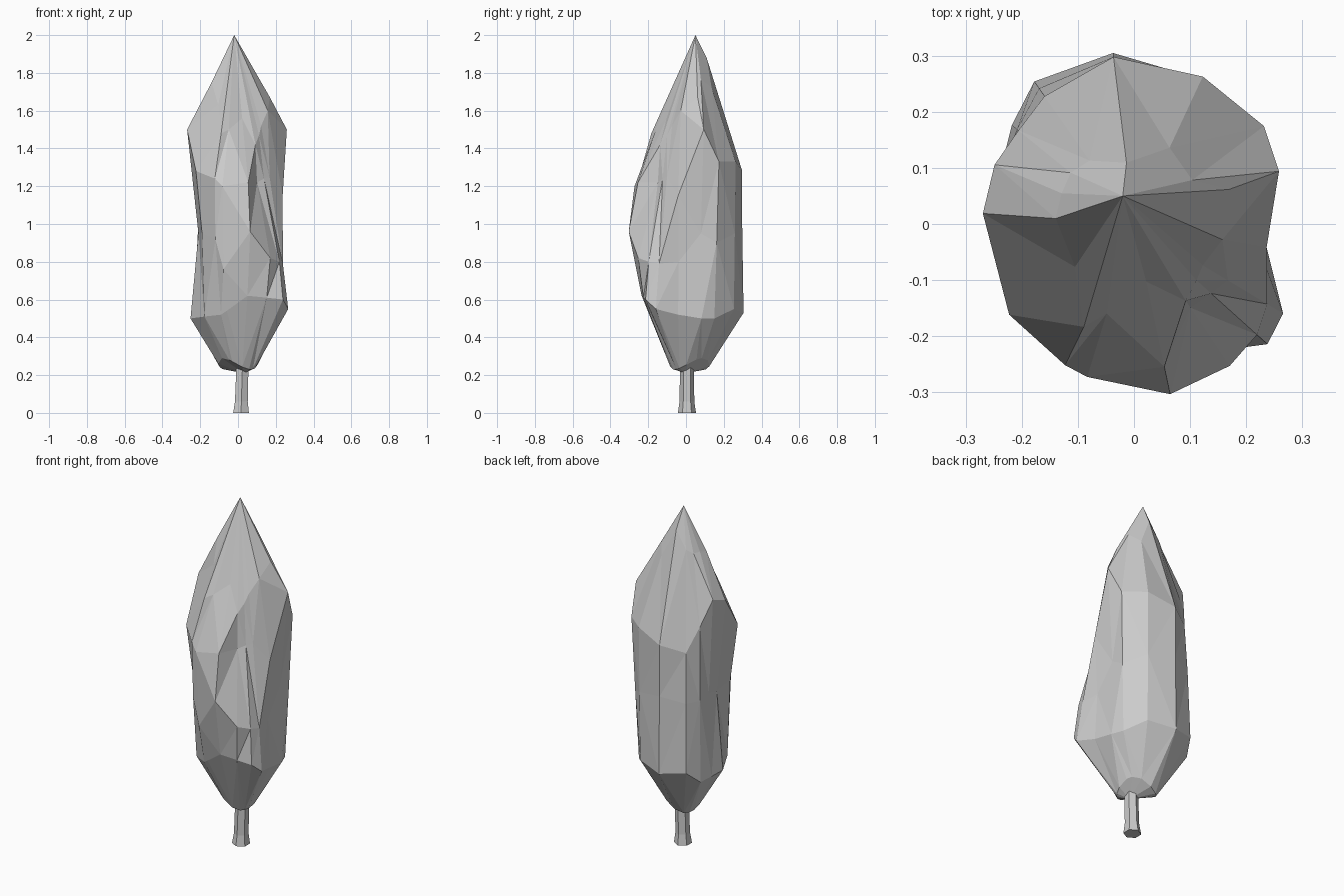
import bpy
import bmesh
from math import cos, sin, radians
from mathutils import Matrix, Vector

cube = bpy.data.objects.get("Cube")
if cube:
    bpy.data.objects.remove(cube, do_unlink=True)


def make_material(name, colour):
    material = bpy.data.materials.new(name)
    material.use_nodes = True
    material.diffuse_color = colour
    shader = material.node_tree.nodes["Principled BSDF"]
    shader.inputs["Base Color"].default_value = colour
    return material


def make_object(name, bm, material):
    bmesh.ops.recalc_face_normals(bm, faces=bm.faces[:])
    mesh = bpy.data.meshes.new(name)
    bm.to_mesh(mesh)
    bm.free()
    mesh.materials.append(material)
    obj = bpy.data.objects.new(name, mesh)
    bpy.context.collection.objects.link(obj)
    return obj


grey = make_material("plain grey", (0.6, 0.6, 0.6, 1))

# Crown ribs: compass angle, then (radius, height) of shoulder, waist, bulge, neck
ribs = {
    20: [(.24, .5), (.23, .95), (.275, 1.5), (.18, 1.67)],
    37: [(.25, .5), (.27, .9), (.29, 1.33), (.13, 1.77)],
    65: [(.28, .55), (.285, .95), (.29, 1.33), (.15, 1.72)],
    97: [(.307, .53), (.3, .98), (.3, 1.28), (.11, 1.88)],
    125: [(.31, .55), (.295, .95), (.278, 1.24), (.138, 1.78)],
    141: [(.28, .48), (.268, .95), (.265, 1.38), (.145, 1.76)],
    157: [(.257, .49), (.23, .97), (.27, 1.53), (.14, 1.76)],
    176: [(.252, .5), (.21, .95), (.27, 1.5), (.14, 1.75)],
    216: [(.22, .51), (.235, .95), (.275, 1.28), (.13, 1.63)],
    244: [(.205, .52), (.273, .92), (.28, 1.24), (.204, 1.48)],
    253: [(.205, .54), (.263, .76), (.285, 1.2), (.167, 1.5)],
    282: [(.24, .62), (.31, .96), (.26, 1.22), (.105, 1.56)],
    304: [(.272, .61), (.305, .82), (.18, 1.22), (.165, 1.42)],
    318: [(.32, .6), (.295, .8), (.185, 1.24), (.15, 1.47)],
    329: [(.31, .55), (.277, .79), (.195, 1.25), (.143, 1.52)],
    350: [(.24, .52), (.225, .8), (.24, 1.15), (.16, 1.6)],
}


def build_crown():
    bm = bmesh.new()
    columns = []
    for angle, profile in ribs.items():
        a = radians(angle)
        # Small, uneven bottom ring
        wave = cos(2 * (a - radians(220)))
        points = [(.105 * cos(a), .02 + .105 * sin(a), .26 + .03 * wave)]
        points += [(r * cos(a), r * sin(a), z) for r, z in profile]
        columns.append([bm.verts.new(p) for p in points])
    tip = bm.verts.new((-.02, .05, 2))
    root = bm.verts.new((.03, 0, .21))

    # Skin neighbouring ribs, then close the point and the underside
    for left, right in zip(columns, columns[1:] + columns[:1]):
        for i in range(len(left) - 1):
            bm.faces.new((left[i], right[i], right[i + 1], left[i + 1]))
        bm.faces.new((left[-1], right[-1], tip))
        bm.faces.new((right[0], left[0], root))
    bmesh.ops.triangulate(bm, faces=bm.faces[:], quad_method='SHORT_EDGE')
    return make_object("crown", bm, grey)


def build_trunk():
    bm = bmesh.new()
    # Six-sided stem with a slightly flared foot and a gentle lean
    sections = [(0, .048), (.06, .039), (.25, .037)]
    rings = []
    for height, radius in sections:
        ring = bmesh.ops.create_circle(bm, segments=6, radius=radius)["verts"]
        bmesh.ops.transform(
            bm, verts=ring,
            matrix=Matrix.Translation(
                Vector((.016 + height * .03, .005, height))))
        rings.append(ring)
    for low, high in zip(rings, rings[1:]):
        for i in range(len(low)):
            j = (i + 1) % len(low)
            bm.faces.new((low[i], low[j], high[j], high[i]))
    bm.faces.new(rings[0])
    bm.faces.new(rings[-1])
    return make_object("trunk", bm, grey)


build_crown()
build_trunk()
